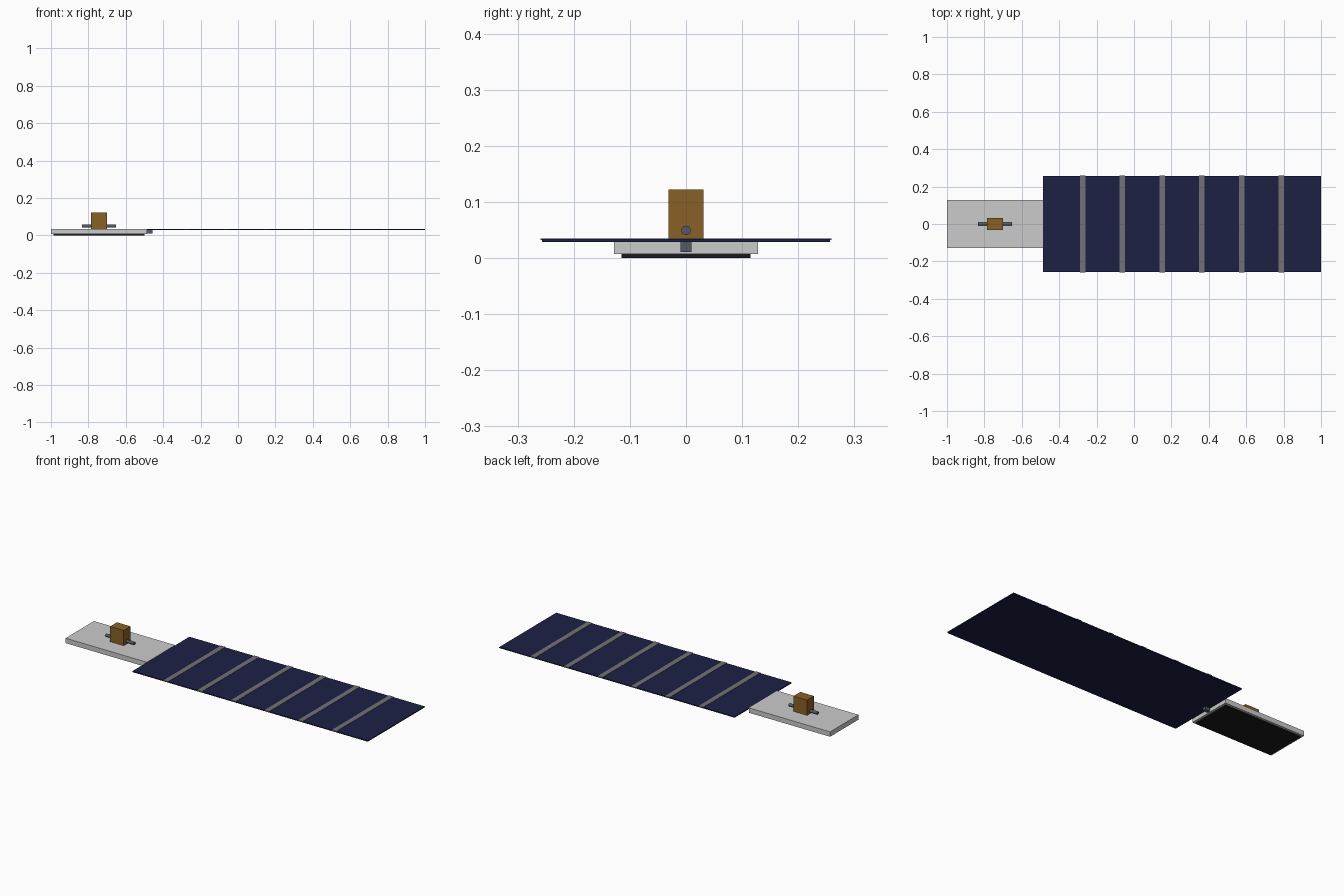
import bpy
import math

if "Cube" in bpy.data.objects:
    bpy.data.objects.remove(bpy.data.objects["Cube"])


def material(name, rgb):
    m = bpy.data.materials.new(name)
    m.diffuse_color = (*rgb, 1)
    m.use_nodes = True
    m.node_tree.nodes["Principled BSDF"].inputs["Base Color"].default_value = m.diffuse_color
    return m


NAVY = material("navy_cells", (0.012, 0.015, 0.06))
BRASS = material("brass_brown", (0.25, 0.12, 0.02))
BLACK = material("black_pad", (0.01, 0.01, 0.01))
STEEL = material("dark_steel", (0.09, 0.1, 0.13))
STRIP = material("strip_grey", (0.17, 0.17, 0.18))


def box(name, x, y, z, mat=None):
    """Box from (min, max) ranges on each axis."""
    bpy.ops.mesh.primitive_cube_add(size=1, location=[(a + b) / 2 for a, b in (x, y, z)])
    ob = bpy.context.object
    ob.name = name
    ob.scale = [b - a for a, b in (x, y, z)]
    bpy.ops.object.transform_apply(location=False, rotation=False, scale=True)
    if mat:
        ob.data.materials.append(mat)
    return ob


BODY_END = -0.487
BODY_MID = (-1 + BODY_END) / 2

# Flat body slab with inset pad underneath
box("body_slab", (-1, BODY_END), (-0.128, 0.128), (0.007, 0.035))
box("bottom_pad", (-0.987, -0.5), (-0.115, 0.115), (0, 0.007), BLACK)

# Block on top with a rod through it
box("top_block", (BODY_MID - 0.043, BODY_MID + 0.043), (-0.031, 0.031), (0.035, 0.122), BRASS)
bpy.ops.mesh.primitive_cylinder_add(vertices=16, radius=0.0085, depth=0.18,
                                    location=(BODY_MID, 0, 0.049),
                                    rotation=(0, math.pi / 2, 0))
rod = bpy.context.object
rod.name = "cross_rod"
rod.data.materials.append(STEEL)
bpy.ops.object.shade_smooth_by_angle()

# Hinge joining the body to the panel
box("panel_hinge", (BODY_END - 0.005, -0.457), (-0.01, 0.01), (0.011, 0.03), STEEL)

# Long thin panel with six evenly spaced cross strips
box("solar_panel", (BODY_END, 1), (-0.257, 0.257), (0.028, 0.0335), NAVY)
pitch = (1 - BODY_END) / 7
for i in range(1, 7):
    cx = BODY_END + pitch * i
    box(f"panel_strip_{i}", (cx - 0.0145, cx + 0.0145), (-0.259, 0.259), (0.032, 0.035), STRIP)
